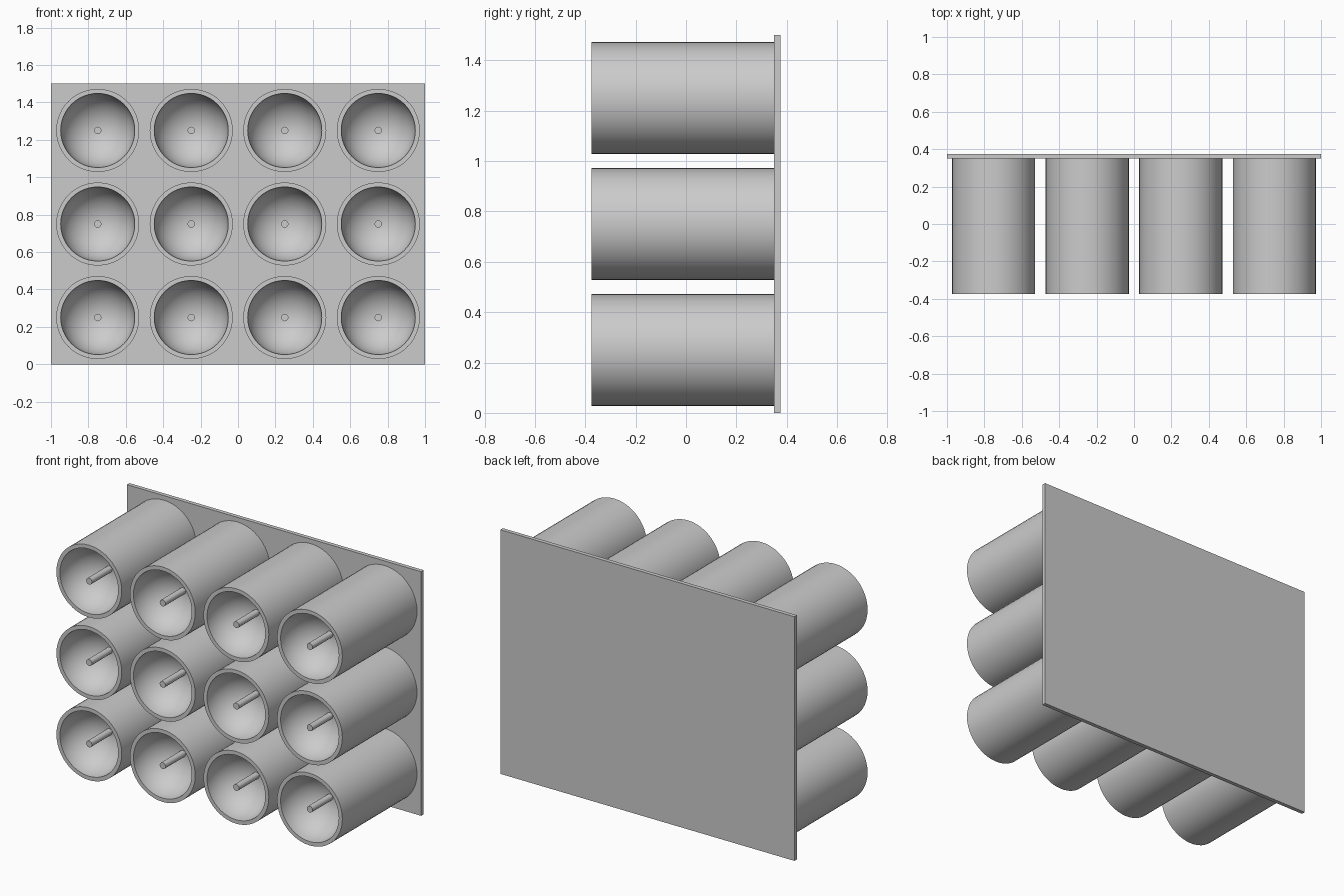
import bpy, bmesh, math
from mathutils import Matrix

cube = bpy.data.objects.get("Cube")
if cube:
    bpy.data.objects.remove(cube, do_unlink=True)

grey = bpy.data.materials.new("plain grey")
grey.use_nodes = True
colour = (0.6, 0.6, 0.6, 1)
grey.diffuse_color = colour
grey.node_tree.nodes["Principled BSDF"].inputs["Base Color"].default_value = colour

FRONT, PLATE, BACK = -0.375, 0.35, 0.375
OUTER, BOWL, ROD = 0.222, 0.198, 0.02


def lathe(name, profile, sides):
    """Spin (radius, y) points about the y axis."""
    bm = bmesh.new()
    verts = [bm.verts.new((r, y, 0)) for r, y in profile]
    edges = [bm.edges.new(pair) for pair in zip(verts, verts[1:])]
    bmesh.ops.spin(bm, geom=verts + edges, cent=(0, 0, 0), axis=(0, 1, 0),
                   angle=math.tau, steps=sides, use_duplicate=False)
    bmesh.ops.remove_doubles(bm, verts=bm.verts, dist=0.0001)
    bmesh.ops.recalc_face_normals(bm, faces=bm.faces)
    mesh = bpy.data.meshes.new(name)
    bm.to_mesh(mesh)
    bm.free()
    mesh.materials.append(grey)
    obj = bpy.data.objects.new(name, mesh)
    bpy.context.collection.objects.link(obj)
    bpy.ops.object.select_all(action='DESELECT')
    obj.select_set(True)
    bpy.context.view_layer.objects.active = obj
    bpy.ops.object.shade_smooth_by_angle(angle=math.radians(35))
    return obj


# Back plate
bpy.ops.mesh.primitive_cube_add(size=1, location=(0, (PLATE + BACK) / 2, 0.75))
plate = bpy.context.object
plate.name = "back_plate"
plate.scale = (2, BACK - PLATE, 1.5)
plate.data.materials.append(grey)

# Tube with a round bowl sunk into its front end
steps = 14
bowl = [(BOWL * math.cos(a), FRONT + BOWL * math.sin(a))
        for a in (math.pi / 2 * i / steps for i in range(steps + 1))]
tube = lathe("tube", [(0, PLATE), (OUTER, PLATE), (OUTER, FRONT)] + bowl, 48)

# Central rod from the bowl floor to the rim
rod = lathe("rod", [(0, FRONT), (ROD, FRONT), (ROD, FRONT + BOWL), (0, FRONT + BOWL)], 12)

# Four by three array
for part in (tube, rod):
    base = part.name
    for col in range(4):
        for row in range(3):
            obj = part if col == row == 0 else part.copy()
            if obj is not part:
                bpy.context.collection.objects.link(obj)
            obj.name = f"{base}_{col + 1}_{row + 1}"
            obj.location = (-0.75 + 0.5 * col, 0, 0.25 + 0.5 * row)
